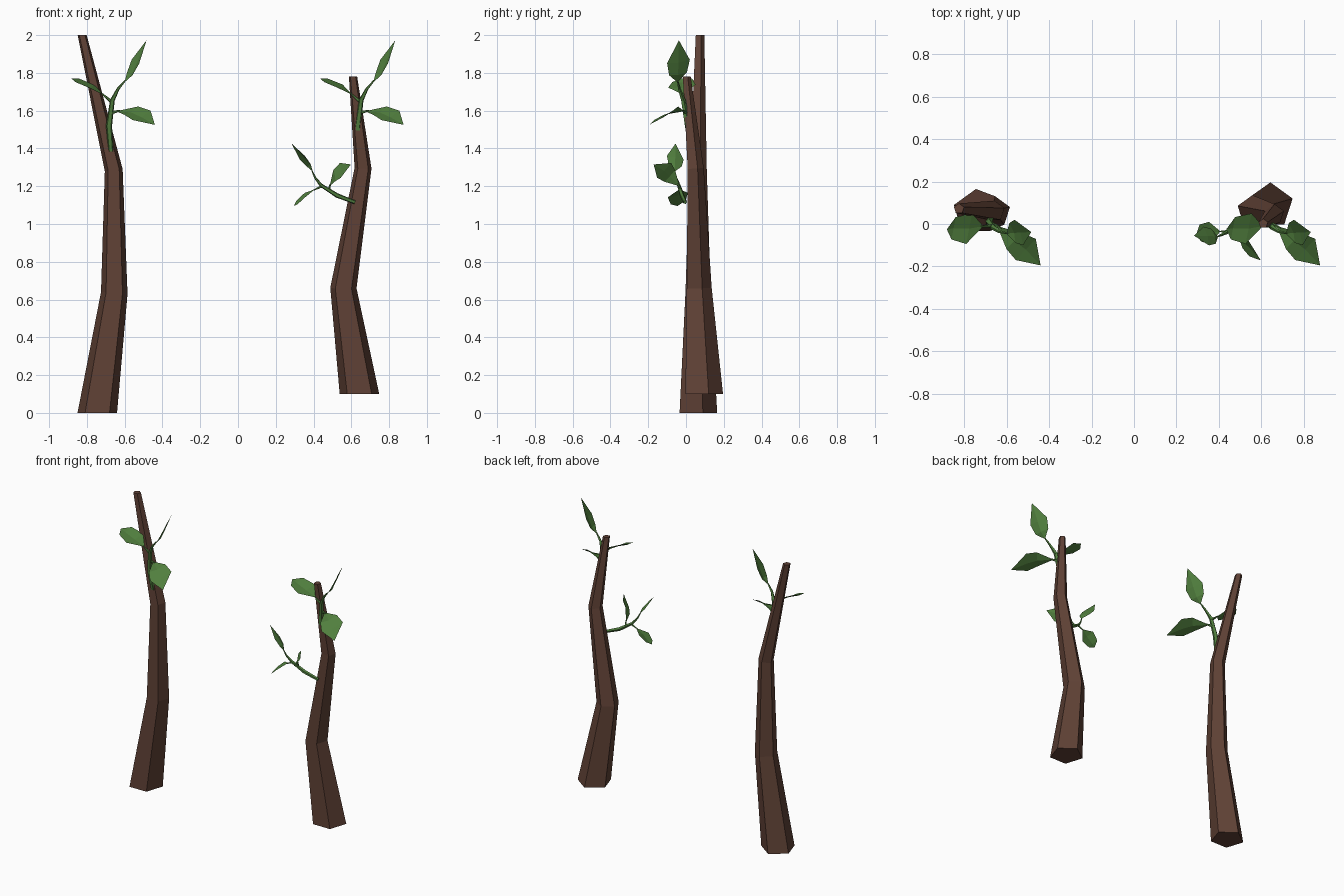
import bpy
from mathutils import Vector, Matrix
from math import pi, cos, sin, radians

if "Cube" in bpy.data.objects:
    bpy.data.objects.remove(bpy.data.objects["Cube"])


def material(name, color):
    m = bpy.data.materials.new(name)
    m.diffuse_color = color
    m.use_nodes = True
    m.node_tree.nodes["Principled BSDF"].inputs["Base Color"].default_value = m.diffuse_color
    return m


bark = material("bark", (0.115, 0.053, 0.036, 1))
green = material("leaf_green", (0.085, 0.22, 0.05, 1))


def make_object(name, verts, faces, mat, matrix=None):
    mesh = bpy.data.meshes.new(name)
    mesh.from_pydata(verts, [], faces)
    mesh.materials.append(mat)
    ob = bpy.data.objects.new(name, mesh)
    bpy.context.collection.objects.link(ob)
    if matrix:
        ob.matrix_world = matrix
    return ob


def tube(path, sides=5, flat_ends=False):
    """Tapered prism along (x, y, z, radius) points, one corner facing back."""
    pts = [Vector(p[:3]) for p in path]
    last = len(pts) - 1
    verts, faces = [], []
    for i, p in enumerate(path):
        t = (pts[min(i + 1, last)] - pts[max(i - 1, 0)]).normalized()
        if flat_ends and i in (0, last):
            t = Vector((0, 0, 1))
        u = Vector((0, 1, 0)).cross(t).normalized()
        v = t.cross(u)
        for k in range(sides):
            a = pi / 2 + 2 * pi * k / sides
            verts.append(pts[i] + (u * cos(a) + v * sin(a)) * p[3])
    for i in range(last):
        for k in range(sides):
            a, b = i * sides + k, i * sides + (k + 1) % sides
            faces.append((a, b, b + sides, a + sides))
    faces.append(tuple(reversed(range(sides))))
    faces.append(tuple(range(last * sides, (last + 1) * sides)))
    return verts, faces


def leaf(base, tip, ribs, fold):
    """Folded blade: ribs are (midrib point, half-width vector)."""
    f = Vector(fold)
    verts = [Vector(base)]
    for mid, half in ribs:
        m, h = Vector(mid), Vector(half)
        verts += [m - h, m + f, m + h]
    verts.append(Vector(tip))
    return verts, [(0, 2, 1), (0, 3, 2), (1, 2, 5, 4), (2, 3, 6, 5),
                   (4, 5, 7), (5, 6, 7)]


# Trunks: bent, tapering five-sided poles
trunks = {
    "left_trunk": [(-0.745, 0.055, 0, 0.11), (-0.655, 0.057, 0.635, 0.074),
                   (-0.658, 0.06, 1.285, 0.05), (-0.825, 0.072, 2, 0.025)],
    "right_trunk": [(0.643, 0.086, 0.1, 0.11), (0.558, 0.063, 0.66, 0.073),
                    (0.662, 0.047, 1.295, 0.047), (0.609, 0.002, 1.78, 0.023)],
}
for name, path in trunks.items():
    make_object(name, *tube(path, 5, True), bark)

# Sprig parts, measured from the fork of the stem
stems = {
    "stem": [(-0.008, 0.03, -0.27, 0.014), (-0.018, 0.008, -0.135, 0.017),
             (0, -0.015, 0, 0.013), (0.03, -0.035, 0.06, 0.008),
             (0.068, -0.045, 0.105, 0.004)],
    "left_stalk": [(0.004, -0.01, -0.015, 0.01), (-0.055, -0.012, 0.035, 0.004)],
    "right_stalk": [(-0.005, 0.0, -0.065, 0.01), (0.04, -0.02, -0.055, 0.004)],
}
leaves = {
    "upper_leaf": ((0.064, -0.045, 0.095), (0.181, -0.038, 0.318),
                   [((0.092, -0.042, 0.14), (0.014, -0.047, -0.008)),
                    ((0.122, -0.04, 0.205), (0.02, -0.06, -0.01))],
                   (0.008, 0, -0.006)),
    "left_leaf": ((-0.045, -0.01, 0.028), (-0.217, -0.025, 0.115),
                  [((-0.112, -0.022, 0.075), (0.014, 0.072, 0.008)),
                   ((-0.185, -0.02, 0.105), (0.01, 0.053, 0.009))],
                  (0, 0, -0.01)),
    "right_leaf": ((0.02, -0.01, -0.058), (0.225, -0.195, -0.13),
                   [((0.1, -0.08, -0.055), (0.036, 0.038, 0.022)),
                    ((0.155, -0.12, -0.08), (0.047, 0.05, 0.025))],
                   (0, 0, -0.01)),
}

# Three placements: two upright twins and a smaller one leaning sideways
placements = {
    "left": Matrix.Translation((-0.665, 0, 1.655)),
    "right": Matrix.Translation((0.652, 0, 1.655)),
    "side": Matrix.Translation((0.44, -0.027, 1.205))
    @ Matrix.Rotation(radians(-65), 4, 'Y') @ Matrix.Scale(0.74, 4),
}
for place, matrix in placements.items():
    for name, path in stems.items():
        make_object(f"{place}_sprig_{name}", *tube(path, 5), green, matrix)
    for name, args in leaves.items():
        make_object(f"{place}_sprig_{name}", *leaf(*args), green, matrix)
